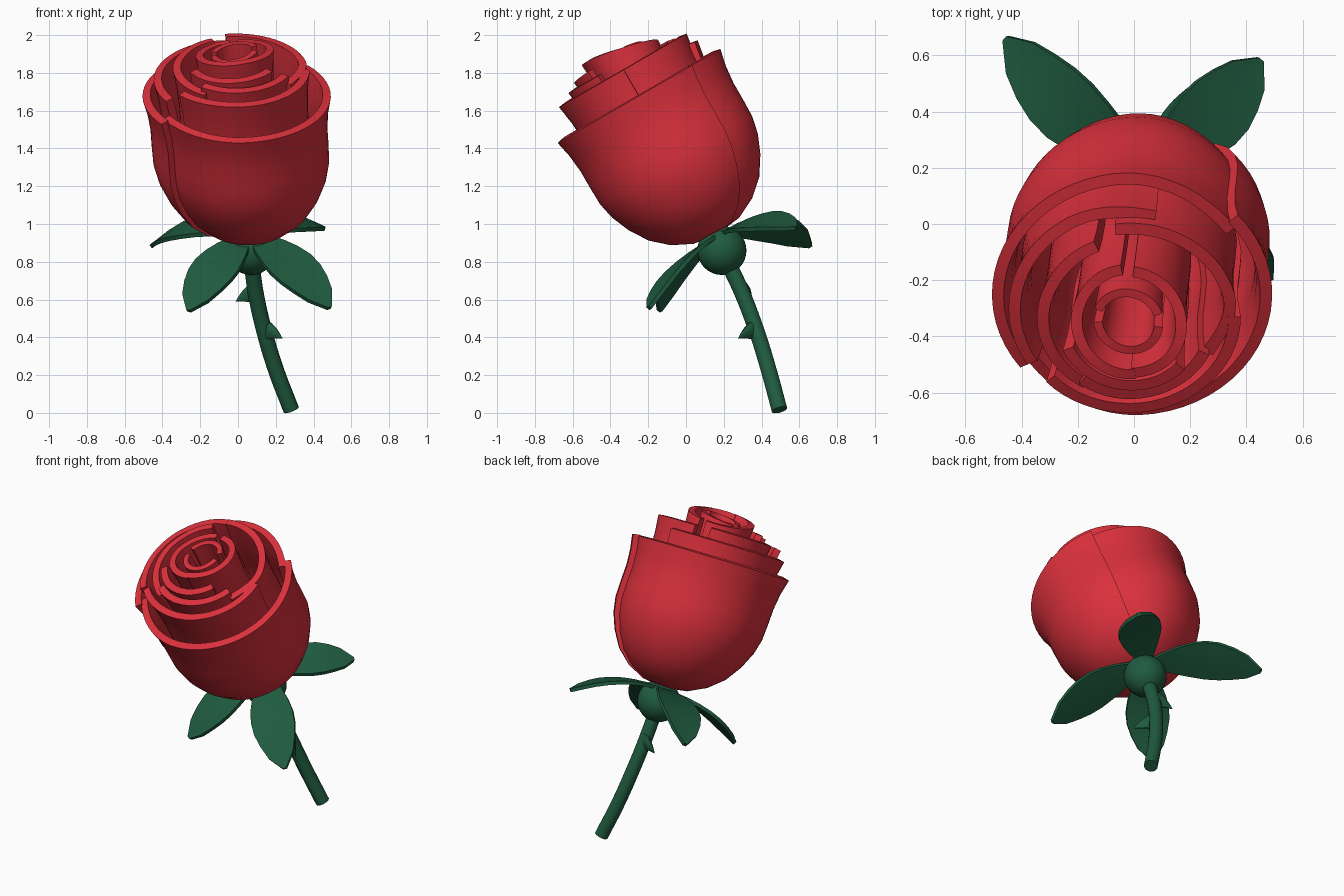
import bpy, bmesh, math
from mathutils import Vector, Matrix

if "Cube" in bpy.data.objects:
    bpy.data.objects.remove(bpy.data.objects["Cube"])


def material(name, color):
    m = bpy.data.materials.new(name)
    m.diffuse_color = color
    m.use_nodes = True
    m.node_tree.nodes["Principled BSDF"].inputs["Base Color"].default_value = m.diffuse_color
    return m


RED = material("petal_red", (0.70, 0.03, 0.045, 1))
GREEN = material("leaf_green", (0.014, 0.105, 0.05, 1))


def add_mesh(name, verts, faces, mat, thickness=0, offset=-1):
    me = bpy.data.meshes.new(name)
    me.from_pydata(verts, [], faces)
    ob = bpy.data.objects.new(name, me)
    bpy.context.collection.objects.link(ob)
    me.materials.append(mat)
    if thickness:
        s = ob.modifiers.new("thickness", 'SOLIDIFY')
        s.thickness, s.offset = thickness, offset
    smooth(ob)
    return ob


def smooth(ob):
    bpy.ops.object.select_all(action='DESELECT')
    bpy.context.view_layer.objects.active = ob
    ob.select_set(True)
    if ob.modifiers:
        bpy.ops.object.modifier_apply(modifier=ob.modifiers[0].name)
    bpy.ops.object.shade_smooth_by_angle(angle=math.radians(35))


def grid_faces(nu, nv):
    return [(i * nv + j, (i + 1) * nv + j, (i + 1) * nv + j + 1, i * nv + j + 1)
            for i in range(nu - 1) for j in range(nv - 1)]


# Flower head frame: axis leans 30 degrees to the front
ORIGIN = Vector((0.045, 0.17, 0.95))
U = Vector((1, 0, 0))
V = Vector((0, 0.866, 0.5))
AXIS = Vector((-0.06, -0.5, 0.866))

# Petal profile: (radius, height), both as fractions of the rim
PROFILE = [(0.03, 0.0), (0.28, 0.02), (0.5, 0.085), (0.68, 0.18), (0.81, 0.30),
           (0.895, 0.42), (0.935, 0.53), (0.94, 0.65), (0.94, 0.77),
           (0.96, 0.89), (1.0, 1.0)]


def petal(name, a0, a1, r0, r1, top, base=0.02, tilt=0, cv=0, thick=0.043, tilt_u=0):
    n = max(8, int((a1 - a0) / 6)) + 1
    verts = []
    for i in range(n):
        t = i / (n - 1)
        s = min(1, t * 3)
        rim = r0 + (r1 - r0) * s * s * (3 - 2 * s)
        a = math.radians(a0 + (a1 - a0) * t)
        for pr, ph in PROFILE:
            u, v = rim * pr * math.cos(a), rim * pr * math.sin(a)
            h = base + (top - base) * ph + (tilt * v + tilt_u * u) * ph
            verts.append(ORIGIN + U * u + V * (v + cv * ph) + AXIS * h)
    return add_mesh(name, verts, grid_faces(n, len(PROFILE)), RED, thick)


# Outer petals
petal("outer_petal_front", 212, 401, 0.462, 0.497, 0.84, base=0)
petal("outer_petal_back", 37, 217, 0.46, 0.50, 0.84, base=0)
# Middle petals
petal("middle_petal_left", 77, 212, 0.41, 0.435, 0.94)
petal("middle_petal_front", 222, 360, 0.40, 0.395, 1.0)
petal("middle_petal_right", -28, 98, 0.335, 0.385, 1.0, base=0.04)
petal("inner_petal_left", 112, 240, 0.34, 0.33, 1.01, base=0.06)
petal("inner_petal_front", 235, 335, 0.31, 0.315, 1.04, base=0.06)
petal("inner_petal_low", 205, 320, 0.26, 0.262, 1.07, base=0.08, tilt_u=0.08)
# Heart of the bud, leaning less than the rest
petal("heart_petal_right", -85, 85, 0.20, 0.21, 1.09, 0.1, -0.2, 0.025, 0.04, 0.1)
petal("heart_petal_left", 98, 278, 0.215, 0.205, 1.09, 0.1, -0.2, 0.025, 0.04, 0.1)
petal("core_petal_back", 20, 160, 0.13, 0.13, 1.09, 0.15, -0.08, 0.03, 0.032, 0.15)
petal("core_petal_front", 185, 355, 0.125, 0.125, 1.09, 0.15, -0.08, 0.03, 0.032, 0.15)

# Round calyx under the bud
bpy.ops.mesh.primitive_uv_sphere_add(segments=32, ring_count=16, radius=0.13,
                                     location=(0.07, 0.19, 0.86))
calyx = bpy.context.object
calyx.name = "calyx"
calyx.data.materials.append(GREEN)
smooth(calyx)

# Leaf width along its length
WIDTHS = [0.025, 0.06, 0.095, 0.12, 0.135, 0.132, 0.112, 0.08, 0.012]


def leaf(name, tip, arch):
    base, tip = Vector((0.06, 0.19, 0.945)), Vector(tip)
    axis = AXIS.normalized()
    chord = tip - base
    side = axis.cross(chord).normalized()
    up = chord.cross(side).normalized()
    verts = []
    for i, w in enumerate(WIDTHS):
        t = i / (len(WIDTHS) - 1)
        mid = base + chord * t + up * (4 * arch * t * (1 - t))
        for k in (-1, -0.5, 0, 0.5, 1):
            verts.append(mid + side * (w * k) + up * (0.03 * w * k * k))
    return add_mesh(name, verts, grid_faces(len(WIDTHS), 5), GREEN, 0.022, 0)


leaf("leaf_back_left", (-0.455, 0.66, 0.885), 0.08)
leaf("leaf_back_right", (0.45, 0.585, 0.98), 0.05)
leaf("leaf_front_left", (-0.262, -0.14, 0.54), 0.045)
leaf("leaf_front_right", (0.485, -0.195, 0.555), 0.045)

# Curved stem swept along a path
cu = bpy.data.curves.new("stem", 'CURVE')
cu.dimensions = '3D'
cu.bevel_depth, cu.bevel_resolution = 0.043, 4
cu.use_fill_caps = True
path = [(0.07, 0.21, 0.82), (0.093, 0.295, 0.64), (0.14, 0.375, 0.43),
        (0.2, 0.437, 0.23), (0.282, 0.495, 0.016)]
sp = cu.splines.new('BEZIER')
sp.bezier_points.add(len(path) - 1)
for p, co in zip(sp.bezier_points, path):
    p.co = co
    p.handle_left_type = p.handle_right_type = 'AUTO'
stem = bpy.data.objects.new("stem", cu)
bpy.context.collection.objects.link(stem)
bpy.ops.object.select_all(action='DESELECT')
bpy.context.view_layer.objects.active = stem
stem.select_set(True)
bpy.ops.object.convert(target='MESH')
stem = bpy.context.object
stem.data.materials.append(GREEN)
smooth(stem)


# Hooked thorns: tapering rings that droop to a point
def thorn(name, root, tip):
    root, tip = Vector(root), Vector(tip)
    out = Vector((tip.x - root.x, tip.y - root.y, 0))
    side = Vector((0, 0, 1)).cross(out).normalized()
    n, verts, faces = 10, [], []
    for t, s in ((0, 1), (0.35, 0.8), (0.65, 0.5), (0.85, 0.25), (1, 0.03)):
        c = root + out * t + Vector((0, 0, (tip.z - root.z) * t * t))
        for k in range(n):
            a = 2 * math.pi * k / n
            verts.append(c + side * (0.024 * s * math.cos(a))
                         + Vector((0, 0, 0.055 * s * math.sin(a))))
    for i in range(4):
        for k in range(n):
            k2 = (k + 1) % n
            faces.append((i * n + k, i * n + k2, (i + 1) * n + k2, (i + 1) * n + k))
    faces += [tuple(range(n))[::-1], tuple(range(4 * n, 5 * n))]
    return add_mesh(name, verts, faces, GREEN)


thorn("thorn_upper", (0.085, 0.315, 0.635), (-0.012, 0.35, 0.59))
thorn("thorn_lower", (0.14, 0.365, 0.44), (0.235, 0.277, 0.395))
